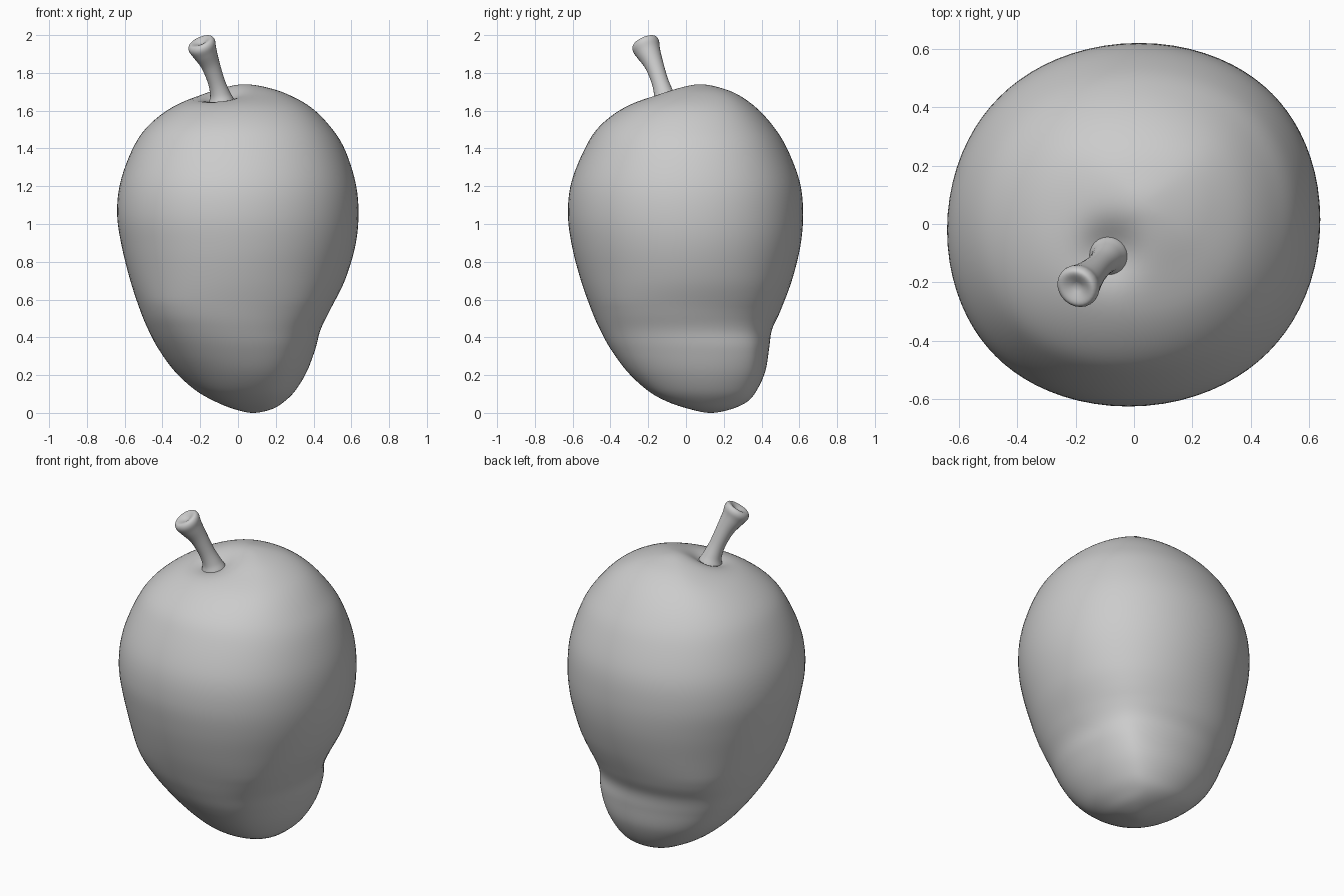
import bpy, bmesh, math
from mathutils import Vector

if "Cube" in bpy.data.objects:
    bpy.data.objects.remove(bpy.data.objects["Cube"])

SEG, STEPS = 80, 6

grey = bpy.data.materials.new("mid grey")
grey.diffuse_color = (0.6, 0.6, 0.6, 1)
grey.use_nodes = True
grey.node_tree.nodes["Principled BSDF"].inputs["Base Color"].default_value = grey.diffuse_color


def catmull(p0, p1, p2, p3, t):
    return [0.5 * (2 * b + (c - a) * t + (2 * a - 5 * b + 4 * c - d) * t * t
                   + (3 * b - a - 3 * c + d) * t ** 3)
            for a, b, c, d in zip(p0, p1, p2, p3)]


def smooth_rows(rows):
    """Spline through rows whose first and last phantom rows only set the tangents."""
    out = []
    for i in range(1, len(rows) - 2):
        out += [catmull(*rows[i - 1:i + 3], k / STEPS) for k in range(STEPS)]
    return out + [list(rows[-2])]


def loft(name, rings, start, end):
    """Skin a stack of rings and close both ends with a fan."""
    bm = bmesh.new()
    vr = [[bm.verts.new(p) for p in ring] for ring in rings]
    n = len(vr[0])
    for a, b in zip(vr, vr[1:]):
        for i in range(n):
            j = (i + 1) % n
            bm.faces.new((a[i], a[j], b[j], b[i]))
    s, e = bm.verts.new(start), bm.verts.new(end)
    for i in range(n):
        j = (i + 1) % n
        bm.faces.new((s, vr[0][j], vr[0][i]))
        bm.faces.new((e, vr[-1][i], vr[-1][j]))
    bmesh.ops.recalc_face_normals(bm, faces=bm.faces)
    for f in bm.faces:
        f.smooth = True
    me = bpy.data.meshes.new(name)
    bm.to_mesh(me)
    bm.free()
    me.materials.append(grey)
    ob = bpy.data.objects.new(name, me)
    bpy.context.collection.objects.link(ob)
    return ob


def dimple(p):
    """Sink the skin around the stem."""
    if p.z > 1.3:
        d2 = (p.x + 0.085) ** 2 + (p.y + 0.09) ** 2
        p.z -= 0.055 * math.exp(-d2 / 0.009)
    return p


# Fruit body: height, left, right, front, back, diagonal stretch, beak bulge
levels = [
    (0.00, 0.08, 0.08, 0.13, 0.13, 0, 0),
    (0.02, -0.02, 0.18, 0.02, 0.24, 0, 0),
    (0.06, -0.12, 0.245, -0.10, 0.325, 0, 0.006),
    (0.12, -0.225, 0.305, -0.205, 0.375, 0, 0.016),
    (0.22, -0.335, 0.365, -0.312, 0.42, 0, 0.026),
    (0.34, -0.422, 0.41, -0.40, 0.44, 0.004, 0.025),
    (0.44, -0.475, 0.437, -0.455, 0.455, 0.004, 0.013),
    (0.54, -0.517, 0.485, -0.499, 0.50, 0.005, 0),
    (0.70, -0.57, 0.565, -0.556, 0.56, 0.01, 0),
    (0.88, -0.615, 0.62, -0.603, 0.605, 0.01, 0),
    (1.05, -0.64, 0.638, -0.625, 0.62, 0.009, 0),
    (1.22, -0.623, 0.622, -0.607, 0.603, 0.008, 0),
    (1.40, -0.557, 0.563, -0.535, 0.535, 0.007, 0),
    (1.52, -0.475, 0.485, -0.455, 0.46, 0.005, 0),
    (1.62, -0.345, 0.383, -0.32, 0.367, 0.003, 0),
    (1.69, -0.18, 0.255, -0.14, 0.265, 0, 0),
    (1.727, -0.06, 0.135, -0.02, 0.16, 0, 0),
    (1.74, 0.03, 0.03, 0.07, 0.07, 0, 0),
]


def flip(r):
    return (r[0], r[2], r[1], r[4], r[3], r[5], r[6])


def body_ring(row):
    """Cross-section from its half-widths, measured square to each direction."""
    z, l, r, f, b, q, m = row
    cx, cy, wx, wy = (l + r) / 2, (f + b) / 2, (r - l) / 2, (b - f) / 2
    # Slightly squared outline, fading out at the poles
    k = 0.013 + 0.017 * math.exp(-((z - 0.48) / 0.2) ** 2)
    k = min(k, 0.05 * (wx + wy) / 2)
    q = min(q, 0.03 * (wx + wy))
    m = min(m, 0.04 * (wx + wy))
    ring = []
    for i in range(SEG):
        t = 2 * math.pi * i / SEG
        p = t - math.pi / 4
        c, s = math.cos(t), math.sin(t)
        h = ((wx + wy) / 2 + (wx - wy) / 2 * math.cos(2 * t) + q * math.sin(2 * t)
             + k * (1 - math.cos(4 * t)) / 2
             + m * (math.cos(3 * p) + math.cos(p)) / 2)
        d = (-(wx - wy) * math.sin(2 * t) + 2 * q * math.cos(2 * t)
             + 2 * k * math.sin(4 * t)
             - m * (3 * math.sin(3 * p) + math.sin(p)) / 2)
        ring.append(dimple(Vector((cx + h * c - d * s, cy + h * s + d * c, z))))
    return ring


rows = smooth_rows([flip(levels[1])] + levels + [flip(levels[-2])])
loft("fruit_body", [body_ring(r) for r in rows[1:-1]],
     (0.08, 0.13, 0), dimple(Vector((0.03, 0.07, 1.74))))

# Stem: centre x, y, z, radius; flared at both ends with a hollow tip
stem = [
    (-0.085, -0.105, 1.60, 0.070),
    (-0.087, -0.108, 1.645, 0.068),
    (-0.095, -0.117, 1.69, 0.053),
    (-0.115, -0.138, 1.755, 0.045),
    (-0.145, -0.168, 1.84, 0.050),
    (-0.175, -0.198, 1.905, 0.065),
    (-0.190, -0.212, 1.942, 0.075),
    (-0.197, -0.219, 1.963, 0.068),
    (-0.198, -0.220, 1.968, 0.050),
    (-0.193, -0.214, 1.957, 0.015),
]
path = smooth_rows([stem[0]] + stem + [stem[-1]])
rings = []
for x, y, z, r in path:
    # Rings lean further over towards the tip
    k = min(max((z - 1.62) / 0.3, 0), 1)
    n = Vector((-0.1 - 0.28 * k, -0.1 - 0.28 * k, 0.87)).normalized()
    u = n.cross(Vector((0, 1, 0))).normalized() * -1
    v = n.cross(u)
    rings.append([Vector((x, y, z)) + r * (math.cos(a) * u + math.sin(a) * v)
                  for a in (2 * math.pi * i / 24 for i in range(24))])
loft("stem", rings, stem[0][:3], (-0.192, -0.213, 1.954))
